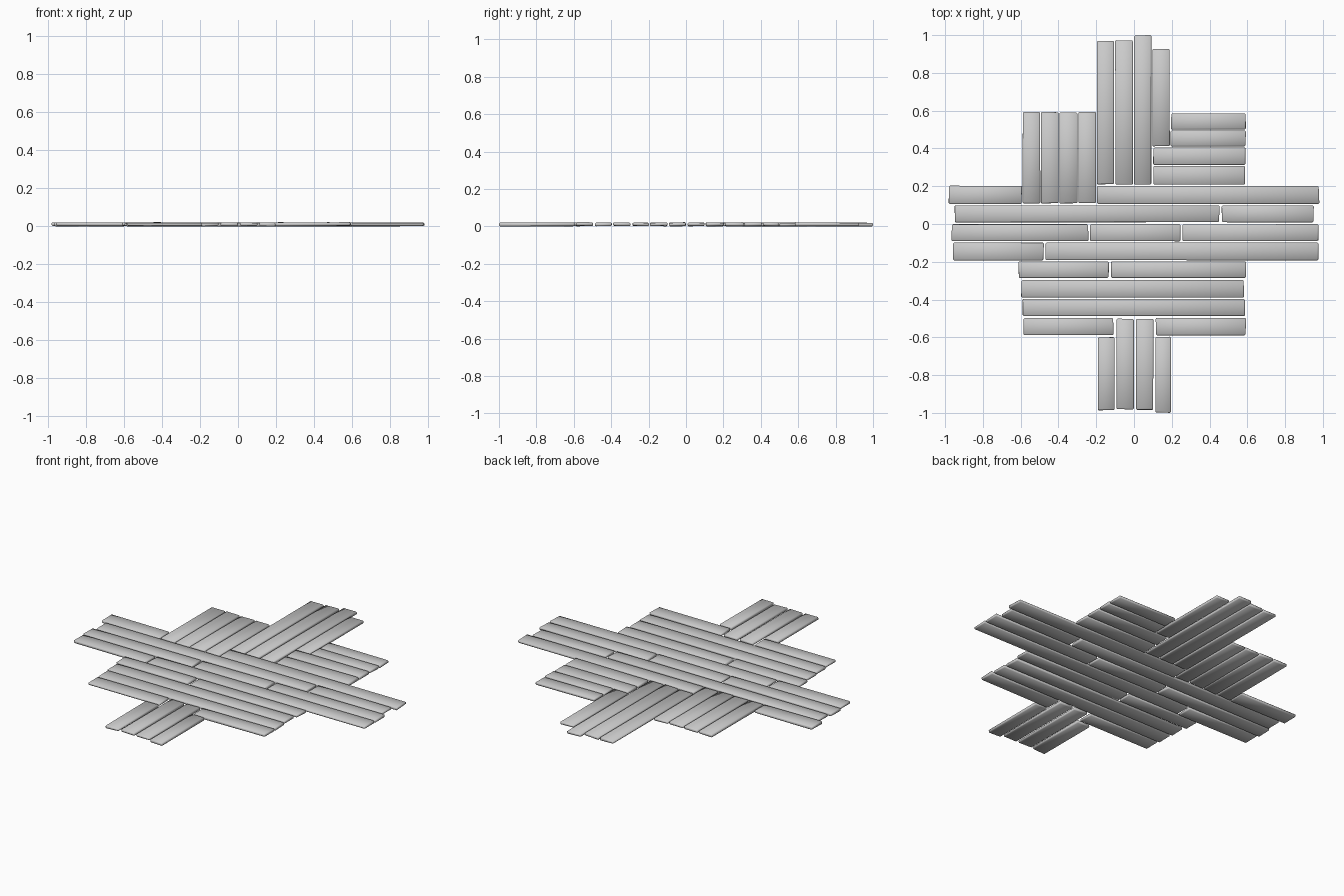
import bpy, bmesh, random

random.seed(4)
TOP = 0.022


def plank(name, x0, x1, y0, y1):
    """Worn board: slightly uneven box with softened edges."""
    bm = bmesh.new()
    bmesh.ops.create_cube(bm, size=1)
    for v in bm.verts:
        j = lambda a: random.uniform(0, a)
        sx, sy = (1 if v.co.x > 0 else -1), (1 if v.co.y > 0 else -1)
        lx, ly = (0.006, 0.002) if x1 - x0 > y1 - y0 else (0.002, 0.006)
        v.co.x = (x1 if sx > 0 else x0) - sx * j(lx)
        v.co.y = (y1 if sy > 0 else y0) - sy * j(ly)
        v.co.z = TOP - j(0.004) if v.co.z > 0 else j(0.004)
    bmesh.ops.bevel(bm, geom=bm.edges[:], offset=0.005, segments=1,
                    profile=0.5, affect='EDGES')
    bmesh.ops.recalc_face_normals(bm, faces=bm.faces[:])
    for f in bm.faces:
        f.smooth = True
    mesh = bpy.data.meshes.new(name)
    bm.to_mesh(mesh)
    bm.free()
    bpy.context.collection.objects.link(bpy.data.objects.new(name, mesh))


# Boards running along x: (row y0, row y1, [(x0, x1), ...])
rows = [
    (0.500, 0.587, [(0.195, 0.595)]),
    (0.410, 0.495, [(0.190, 0.595)]),
    (0.312, 0.405, [(0.100, 0.592)]),
    (0.207, 0.308, [(0.100, 0.592)]),
    (0.105, 0.203, [(-0.982, -0.592), (-0.197, 0.982)]),
    (0.008, 0.100, [(-0.952, 0.455), (0.463, 0.955)]),
    (-0.092, 0.000, [(-0.967, -0.240), (-0.235, 0.250), (0.254, 0.980)]),
    (-0.193, -0.098, [(-0.960, -0.476), (-0.472, 0.980)]),
    (-0.286, -0.198, [(-0.613, -0.130), (-0.124, 0.595)]),
    (-0.390, -0.296, [(-0.600, 0.585)]),
    (-0.488, -0.396, [(-0.592, 0.592)]),
    (-0.590, -0.496, [(-0.586, -0.106), (0.113, 0.595)]),
]
for r, (y0, y1, spans) in enumerate(rows, 1):
    for s, (x0, x1) in enumerate(spans, 1):
        plank(f"cross_plank_{r}_{s}", x0, x1, y0, y1)

# Boards running along y: group name, [(x0, x1, y0, y1), ...]
columns = {
    "back_plank": [(-0.197, -0.104, 0.207, 0.972), (-0.100, -0.004, 0.207, 0.975),
                   (0.000, 0.092, 0.207, 1.002), (0.096, 0.190, 0.410, 0.930)],
    "left_plank": [(-0.590, -0.496, 0.107, 0.597), (-0.493, -0.398, 0.107, 0.595),
                   (-0.395, -0.298, 0.107, 0.592), (-0.295, -0.200, 0.107, 0.597)],
    "front_plank": [(-0.192, -0.102, -0.990, -0.598), (-0.093, 0.000, -0.983, -0.500),
                    (0.010, 0.103, -0.986, -0.500), (0.112, 0.198, -1.000, -0.595)],
}
for name, boards in columns.items():
    for i, b in enumerate(boards, 1):
        plank(f"{name}_{i}", *b)
